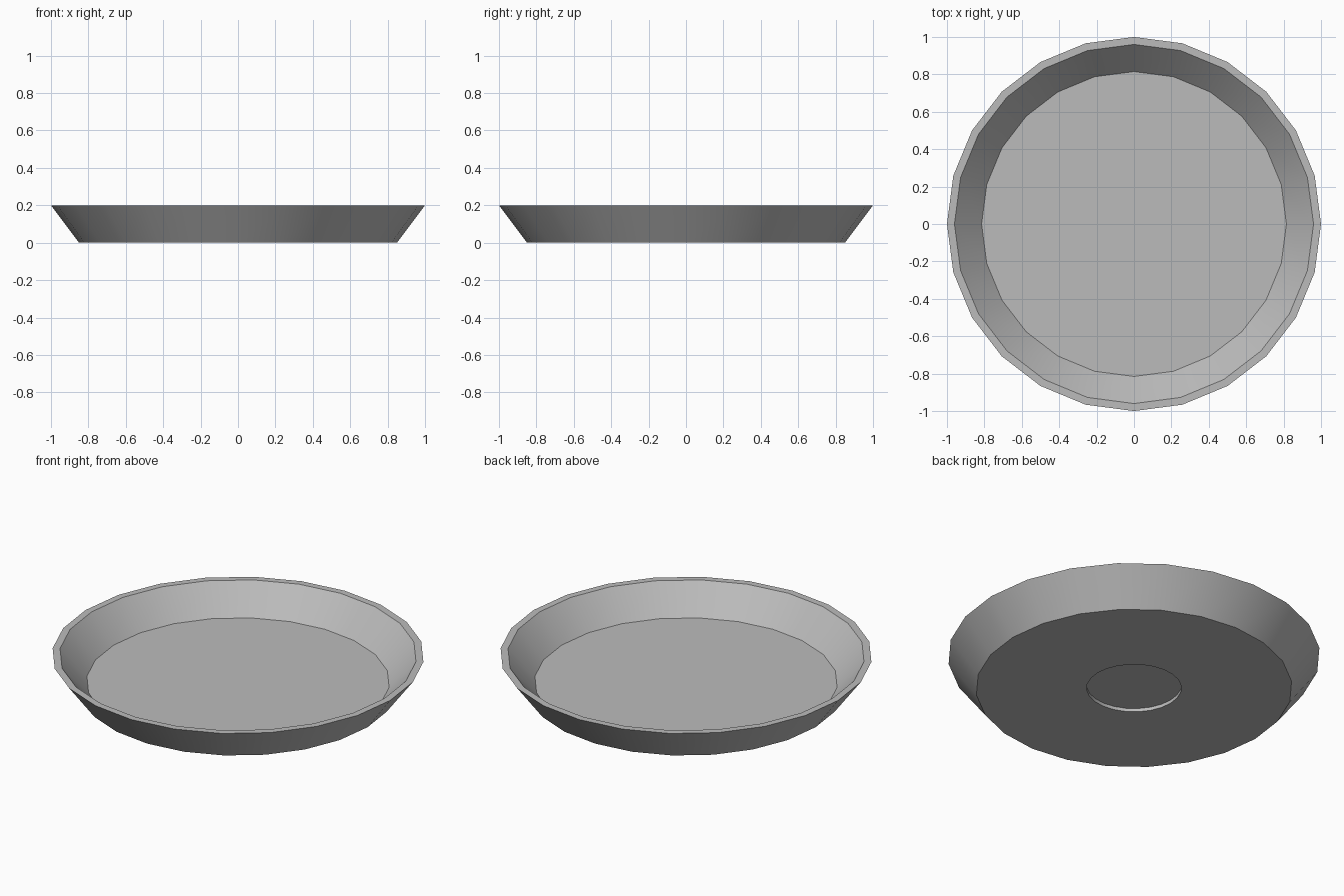
import bpy, bmesh, math

if "Cube" in bpy.data.objects:
    bpy.data.objects.remove(bpy.data.objects["Cube"])

grey = bpy.data.materials.new("plain_grey")
grey.diffuse_color = (0.5, 0.5, 0.5, 1)
grey.use_nodes = True
grey.node_tree.nodes["Principled BSDF"].inputs["Base Color"].default_value = grey.diffuse_color

SIDES = 24
# closed half-profile (radius, z): recess, foot, outer wall, rim, inner wall, floor
PROFILE = [(0.255, 0.02), (0.255, 0.0), (0.85, 0.0), (1.0, 0.2),
           (0.96, 0.2), (0.815, 0.042)]

bm = bmesh.new()
rings = []
for r, z in PROFILE:
    rings.append([bm.verts.new((r * math.cos(2 * math.pi * i / SIDES),
                                r * math.sin(2 * math.pi * i / SIDES), z))
                  for i in range(SIDES)])

# walls between neighbouring rings
for a, b in zip(rings, rings[1:]):
    for i in range(SIDES):
        j = (i + 1) % SIDES
        bm.faces.new((a[i], a[j], b[j], b[i]))

# recess ceiling and dish floor
bm.faces.new(rings[0])
bm.faces.new(rings[-1])
bmesh.ops.recalc_face_normals(bm, faces=bm.faces[:])

mesh = bpy.data.meshes.new("shallow_dish")
bm.to_mesh(mesh)
bm.free()
mesh.materials.append(grey)
dish = bpy.data.objects.new("shallow_dish", mesh)
bpy.context.collection.objects.link(dish)

# smooth round the walls, sharp at the rims
bpy.context.view_layer.objects.active = dish
dish.select_set(True)
bpy.ops.object.shade_smooth_by_angle(angle=math.radians(30))
